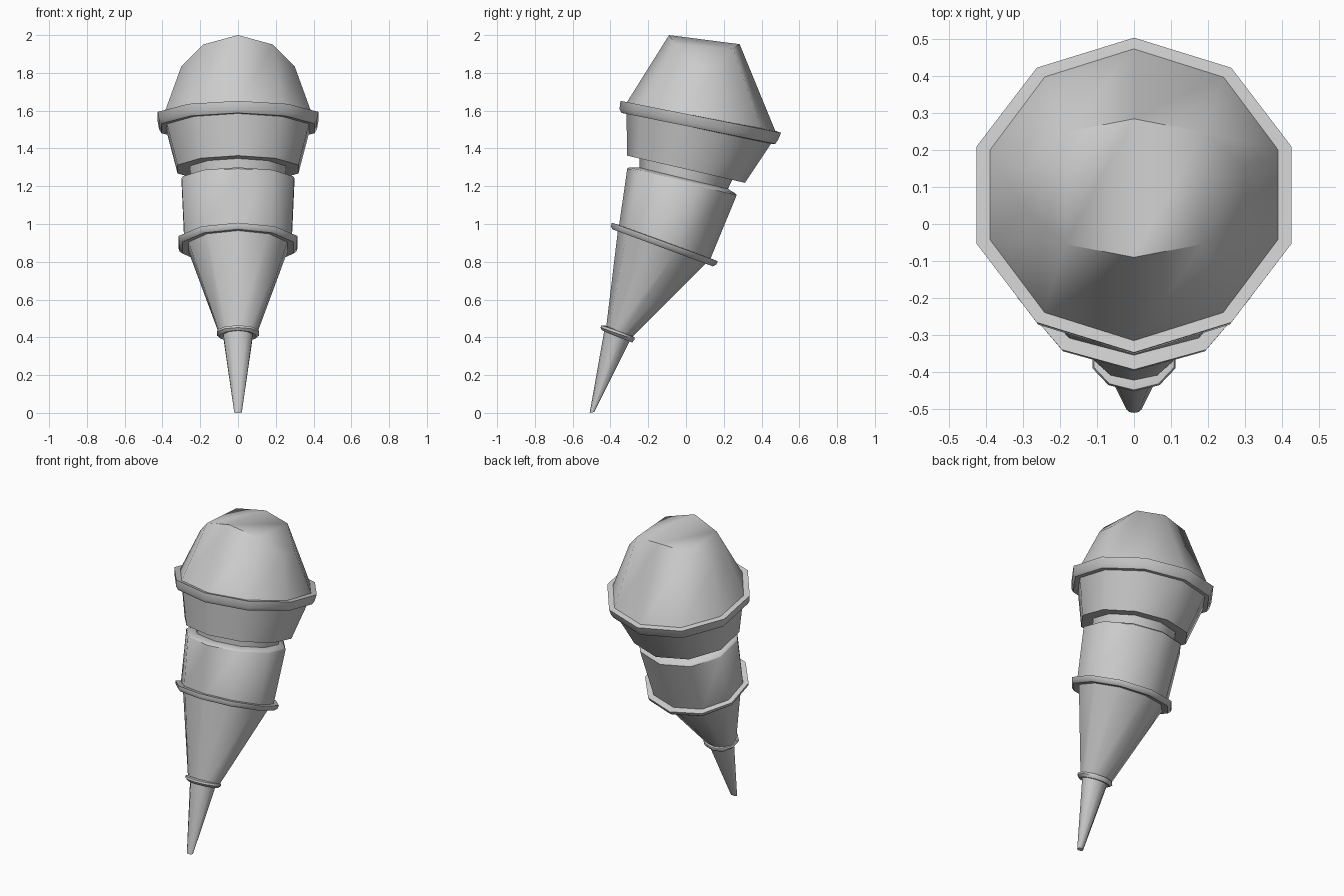
import bpy, bmesh, math

SIDES = 10


def ring_points(front_y, front_z, back_y, back_z, half_width):
    """Tilted ten-sided loop; corner 0 faces front, corner 5 faces back."""
    cy, cz = (front_y + back_y) / 2, (front_z + back_z) / 2
    dy, dz = front_y - cy, front_z - cz
    r = half_width / math.sin(math.radians(72))
    pts = []
    for k in range(SIDES):
        a = 2 * math.pi * k / SIDES
        pts.append([r * math.sin(a), cy + dy * math.cos(a), cz + dz * math.cos(a)])
    return pts


def loft(name, rings, arch=None, angle=42):
    """Skin a stack of tilted loops; arch lowers the last loop toward its sides."""
    bm = bmesh.new()
    loops = []
    for i, ring in enumerate(rings):
        pts = ring_points(*ring)
        if arch and i == len(rings) - 1:
            for k, p in enumerate(pts):
                p[2] -= arch[min(k % 5, 5 - k % 5)] if k % 5 else 0
        loops.append([bm.verts.new(p) for p in pts])
    for lo, hi in zip(loops, loops[1:]):
        for k in range(SIDES):
            n = (k + 1) % SIDES
            bm.faces.new((lo[k], lo[n], hi[n], hi[k]))
    bm.faces.new(loops[0][::-1])
    top = loops[-1]
    if arch:
        # cap in front-to-back strips so the crown stays arched
        for a, b, c, d in ((0, 1, 4, 5), (1, 2, 3, 4), (5, 6, 9, 0), (6, 7, 8, 9)):
            bm.faces.new((top[a], top[b], top[c], top[d]))
    else:
        bm.faces.new(top)
    bmesh.ops.recalc_face_normals(bm, faces=bm.faces)
    mesh = bpy.data.meshes.new(name)
    bm.to_mesh(mesh)
    bm.free()
    ob = bpy.data.objects.new(name, mesh)
    bpy.context.collection.objects.link(ob)
    bpy.ops.object.select_all(action='DESELECT')
    ob.select_set(True)
    bpy.context.view_layer.objects.active = ob
    bpy.ops.object.shade_smooth_by_angle(angle=math.radians(angle))
    return ob


# Each loop: front y, front z, back y, back z, half width
# Pointed tip
loft("tip", [(-0.51, 0.0, -0.485, 0.005, 0.02),
             (-0.43, 0.45, -0.29, 0.395, 0.08)])

# Small collar above the tip
loft("small_collar", [(-0.425, 0.435, -0.295, 0.378, 0.075),
                      (-0.445, 0.437, -0.285, 0.373, 0.095),
                      (-0.452, 0.452, -0.272, 0.388, 0.112),
                      (-0.448, 0.464, -0.272, 0.400, 0.108),
                      (-0.425, 0.462, -0.285, 0.408, 0.09)])

# Lower cone
loft("lower_cone", [(-0.423, 0.45, -0.287, 0.40, 0.10),
                    (-0.36, 0.97, 0.12, 0.805, 0.265)])

# Middle collar
loft("middle_collar", [(-0.36, 0.965, 0.11, 0.79, 0.26),
                       (-0.39, 0.972, 0.142, 0.776, 0.295),
                       (-0.397, 0.988, 0.16, 0.785, 0.31),
                       (-0.393, 1.007, 0.168, 0.803, 0.315),
                       (-0.355, 0.995, 0.13, 0.818, 0.285)])

# Barrel with chamfered top
loft("barrel", [(-0.357, 0.975, 0.127, 0.81, 0.283),
                (-0.311, 1.293, 0.268, 1.152, 0.298),
                (-0.30, 1.300, 0.262, 1.162, 0.292),
                (-0.245, 1.298, 0.222, 1.186, 0.25)])

# Neck between barrel and cup
loft("neck", [(-0.246, 1.28, 0.215, 1.17, 0.25),
              (-0.245, 1.37, 0.252, 1.25, 0.255)])

# Flared cup
loft("cup", [(-0.312, 1.362, 0.312, 1.218, 0.32),
             (-0.315, 1.60, 0.46, 1.44, 0.38)])

# Large collar
loft("large_collar", [(-0.315, 1.585, 0.45, 1.425, 0.375),
                      (-0.342, 1.588, 0.472, 1.424, 0.405),
                      (-0.352, 1.61, 0.487, 1.445, 0.418),
                      (-0.347, 1.652, 0.503, 1.483, 0.425),
                      (-0.32, 1.642, 0.478, 1.492, 0.395)])

# Domed crown with an arched top
loft("crown", [(-0.325, 1.625, 0.48, 1.475, 0.395),
               (-0.09, 2.0, 0.284, 1.952, 0.30)],
     arch={1: 0.03, 2: 0.145})

# Arched corners 1 and 4 sit close to the ridge, 2 and 3 drop to the sides
crown = bpy.data.objects["crown"].data
for k, z in ((1, 1.95), (9, 1.95), (4, 1.93), (6, 1.93), (2, 1.835), (8, 1.835), (3, 1.82), (7, 1.82)):
    crown.vertices[SIDES + k].co.z = z
